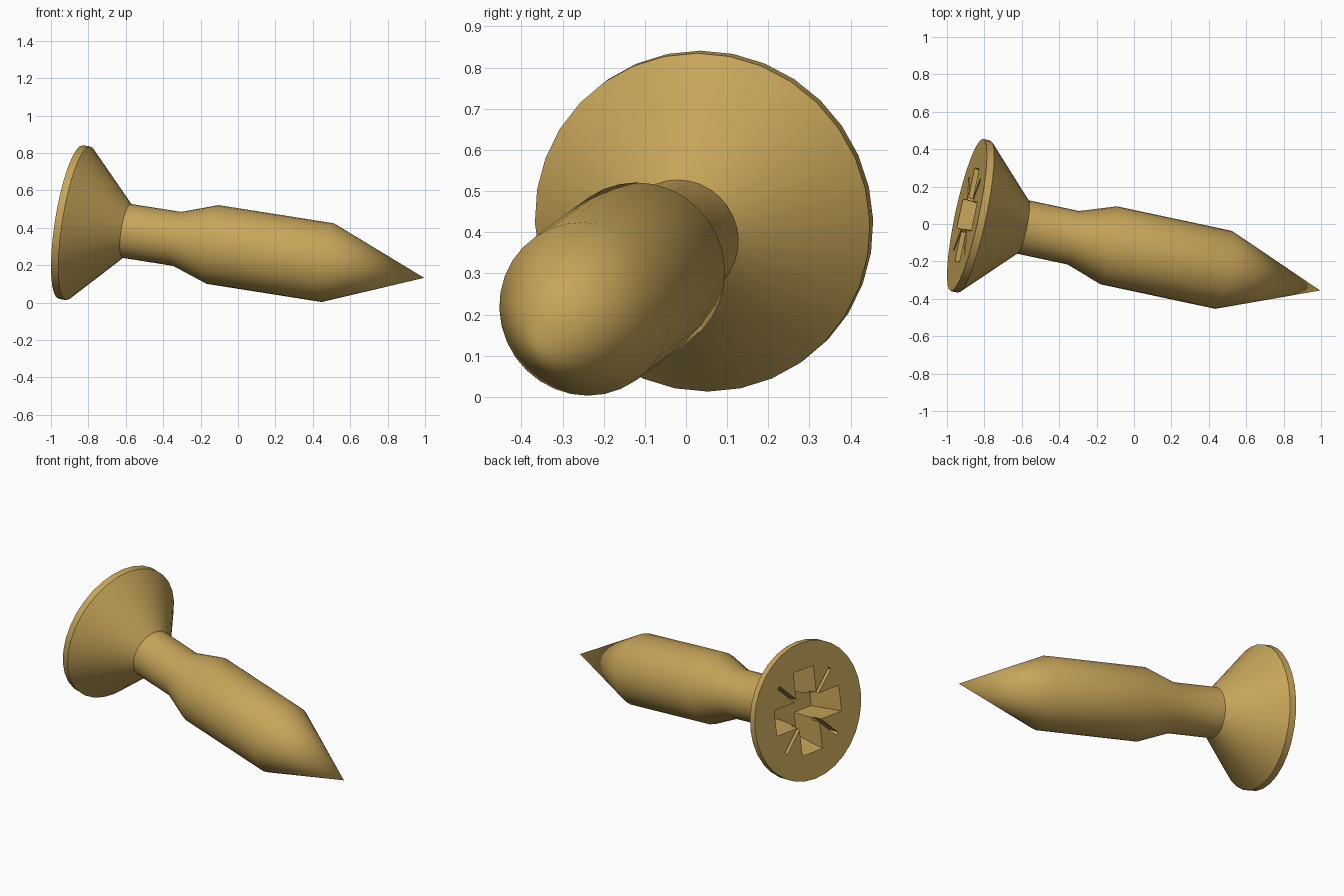
import bpy
import bmesh
from math import cos, sin, pi
from mathutils import Matrix, Vector

if "Cube" in bpy.data.objects:
    bpy.data.objects.remove(bpy.data.objects["Cube"], do_unlink=True)

# Material
brass = bpy.data.materials.new("brass")
brass.use_nodes = True
colour = (0.57, 0.375, 0.1, 1)
brass.diffuse_color = colour
brass.node_tree.nodes["Principled BSDF"].inputs["Base Color"].default_value = colour

# Tilted frame: local z runs along the screw, local y points up
head_centre = Vector((-0.893, 0.048, 0.43))
axis = Vector((0.9664, -0.2065, -0.1525)).normalized()
up = (Vector((0, 0, 1)) - axis * axis.z).normalized()
side = up.cross(axis)
frame = Matrix((side, up, axis)).transposed().to_4x4()
frame.translation = head_centre


def make_object(name, bm):
    bmesh.ops.recalc_face_normals(bm, faces=bm.faces)
    mesh = bpy.data.meshes.new(name)
    bm.to_mesh(mesh)
    bm.free()
    obj = bpy.data.objects.new(name, mesh)
    bpy.context.collection.objects.link(obj)
    obj.matrix_world = frame
    mesh.materials.append(brass)
    return obj


def turned_solid(name, profile, tip, sides=32):
    """Closed solid of rings (radius, distance) ending in a point."""
    bm = bmesh.new()
    rings = [[bm.verts.new((r * cos(2 * pi * i / sides), r * sin(2 * pi * i / sides), z))
              for i in range(sides)] for r, z in profile]
    point = bm.verts.new((0, 0, tip))
    bm.faces.new(rings[0])
    for i in range(sides):
        j = (i + 1) % sides
        for a, b in zip(rings, rings[1:]):
            bm.faces.new((a[i], a[j], b[j], b[i]))
        bm.faces.new((rings[-1][i], rings[-1][j], point))
    return make_object(name, bm)


def tapered_cutter(name, half_outer, half_inner, depth, offset=0, angle=0):
    """Block that narrows as it sinks into the head."""
    bm = bmesh.new()
    bmesh.ops.create_cube(bm, size=2)
    for v in bm.verts:
        hx, hy = half_inner if v.co.z > 0 else half_outer
        v.co = (v.co.x * hx + offset, v.co.y * hy, depth if v.co.z > 0 else -0.02)
    bmesh.ops.rotate(bm, verts=bm.verts, matrix=Matrix.Rotation(angle, 3, 'Z'))
    obj = make_object(name, bm)
    obj.hide_render = True
    return obj


# Screw: flat head, countersunk cone, neck, thicker shank, pointed tip
screw = turned_solid("screw", [(0.416, 0), (0.416, 0.04), (0.146, 0.308),
                               (0.146, 0.588), (0.213, 0.784), (0.213, 1.42)], 1.954)

# Cross recess and four thin diagonal slots in the head
cutters = [tapered_cutter("cross_cutter", (0.26, 0.08), (0.2, 0.065), 0.2, angle=k * pi / 2)
           for k in range(2)]
cutters += [tapered_cutter("slot_cutter", (0.1, 0.011), (0.08, 0.009), 0.06, 0.19,
                           pi / 4 + k * pi / 2) for k in range(4)]

bpy.context.view_layer.objects.active = screw
screw.select_set(True)
for cutter in cutters:
    mod = screw.modifiers.new("recess", 'BOOLEAN')
    mod.operation = 'DIFFERENCE'
    mod.solver = 'EXACT'
    mod.object = cutter
    bpy.ops.object.modifier_apply(modifier=mod.name)
    bpy.data.objects.remove(cutter, do_unlink=True)

bpy.ops.object.shade_smooth_by_angle(angle=pi / 6)
